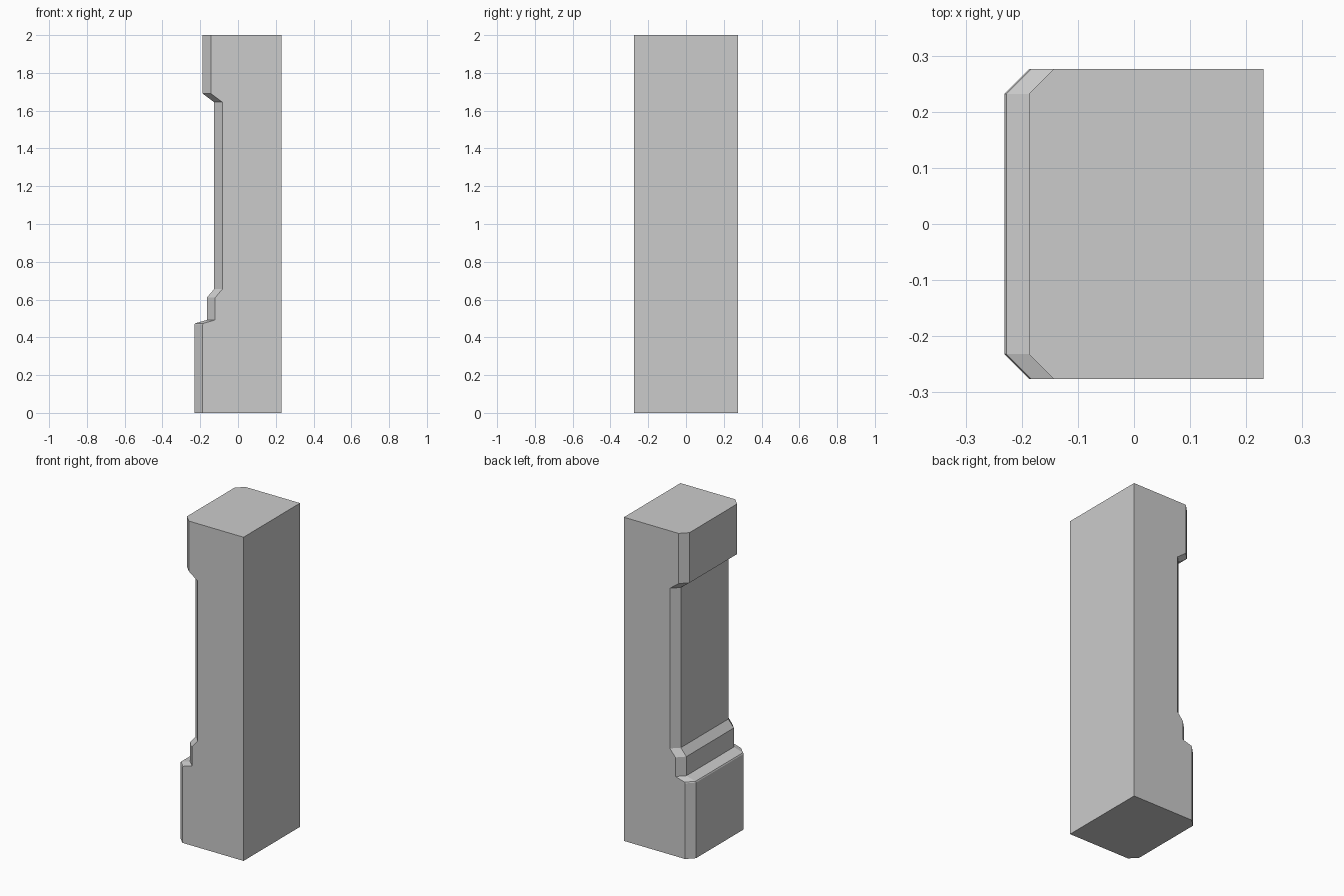
import bpy, bmesh, math

if "Cube" in bpy.data.objects:
    bpy.data.objects.remove(bpy.data.objects["Cube"])

BACK, HALF, CH = 0.231, 0.276, 0.044

# Moulding profile of the face: (x of the face, height)
profile = [(-0.231, 0), (-0.231, 0.467), (-0.227, 0.474), (-0.165, 0.492), (-0.165, 0.61),
           (-0.127, 0.655), (-0.127, 1.645), (-0.187, 1.69), (-0.187, 2.0)]

bm = bmesh.new()

# One chamfered cross-section per profile point
rings = []
for x, z in profile:
    outline = [(BACK, -HALF), (BACK, HALF), (x + CH, HALF), (x, HALF - CH),
               (x, CH - HALF), (x + CH, -HALF)]
    rings.append([bm.verts.new((px, py, z)) for px, py in outline])

# Skin between the cross-sections, then close both ends
for low, high in zip(rings, rings[1:]):
    for i in range(6):
        j = (i + 1) % 6
        bm.faces.new((low[i], low[j], high[j], high[i]))
bm.faces.new(rings[0][::-1])
bm.faces.new(rings[-1])

# Merge the flat sides and back into single faces
bmesh.ops.dissolve_limit(bm, angle_limit=math.radians(0.5),
                         verts=bm.verts[:], edges=bm.edges[:])
bmesh.ops.recalc_face_normals(bm, faces=bm.faces[:])

mesh = bpy.data.meshes.new("pillar")
bm.to_mesh(mesh)
bm.free()
bpy.context.collection.objects.link(bpy.data.objects.new("pillar", mesh))
